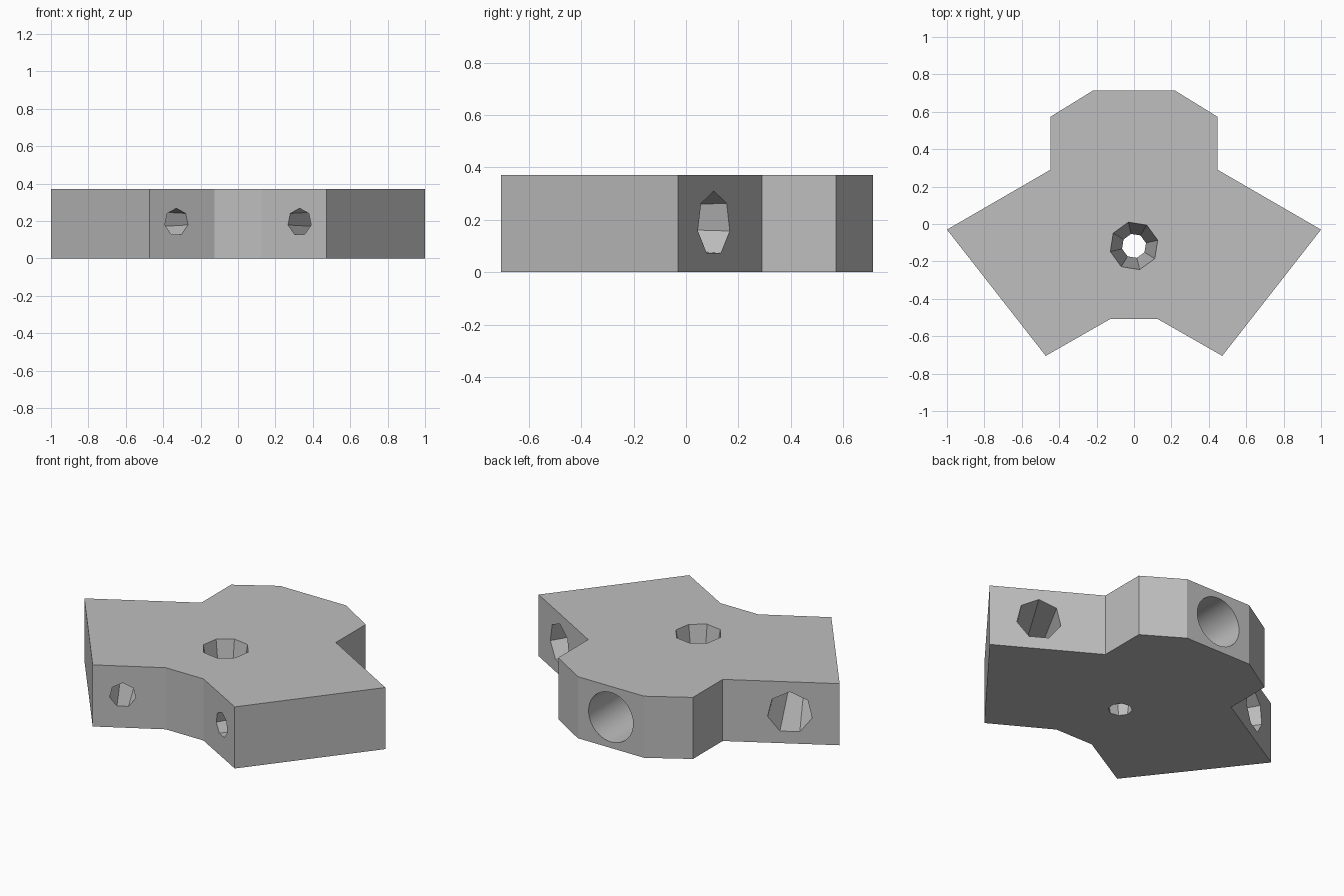
import bpy
import bmesh
from math import radians
from mathutils import Matrix, Vector

cube = bpy.data.objects.get("Cube")
if cube:
    bpy.data.objects.remove(cube, do_unlink=True)

HEIGHT = 0.37
MID = HEIGHT / 2

grey = bpy.data.materials.new("plain grey")
grey.use_nodes = True
colour = (0.52, 0.52, 0.52, 1)
grey.diffuse_color = colour
grey.node_tree.nodes["Principled BSDF"].inputs["Base Color"].default_value = colour


def make_object(name, bm):
    bmesh.ops.recalc_face_normals(bm, faces=bm.faces)
    mesh = bpy.data.meshes.new(name)
    bm.to_mesh(mesh)
    bm.free()
    mesh.materials.append(grey)
    obj = bpy.data.objects.new(name, mesh)
    bpy.context.collection.objects.link(obj)
    return obj


def drill(body, start, end, r_start, r_end, sides, spin=0):
    """Cut a straight or tapered hole from start to end."""
    start, end = Vector(start), Vector(end)
    axis = end - start
    length = axis.length
    bm = bmesh.new()
    bmesh.ops.create_cone(bm, cap_ends=True, segments=sides,
                          radius1=r_start, radius2=r_end, depth=length)
    turn = axis.to_track_quat('Z', 'Y').to_matrix().to_4x4()
    bm.transform(Matrix.Translation((start + end) / 2) @ turn
                 @ Matrix.Rotation(radians(spin), 4, 'Z'))
    cutter = make_object("hole_cutter", bm)
    cutter.hide_render = True
    mod = body.modifiers.new("hole", 'BOOLEAN')
    mod.operation = 'DIFFERENCE'
    mod.solver = 'EXACT'
    mod.object = cutter
    bpy.context.view_layer.objects.active = body
    bpy.ops.object.modifier_apply(modifier=mod.name)
    bpy.data.objects.remove(cutter, do_unlink=True)


# Plate: mirrored half outline, extruded upward
half = [(0.22, 0.713), (0.447, 0.573), (0.447, 0.29),
        (1.0, -0.03), (0.472, -0.705), (0.125, -0.507)]
outline = half + [(-x, y) for x, y in reversed(half)]
bm = bmesh.new()
base = bm.faces.new([bm.verts.new((x, y, 0)) for x, y in outline])
grown = bmesh.ops.extrude_face_region(bm, geom=[base])
top = [v for v in grown["geom"] if isinstance(v, bmesh.types.BMVert)]
bmesh.ops.translate(bm, verts=top, vec=(0, 0, HEIGHT))
plate = make_object("bracket_plate", bm)

for side in (1, -1):
    # Round upright holes
    drill(plate, (side * 0.277, 0.457, -0.02), (side * 0.277, 0.457, HEIGHT + 0.02),
          0.123, 0.123, 64)
    # Tapered faceted holes through the wings
    back = Vector((side * 0.765, 0.107, MID))
    front = Vector((side * 0.33, -0.622, MID + 0.01))
    over = (back - front).normalized() * 0.02
    drill(plate, back + over, front - over, 0.126, 0.072, 7)

# Tapered faceted hole in the middle
drill(plate, (0, -0.117, -0.01), (0, -0.117, HEIGHT + 0.01), 0.064, 0.132, 8, 13.5)

# Round blind socket in the back face
drill(plate, (0, 0.75, MID), (0, 0.21, MID), 0.148, 0.148, 64)

# Smooth the round holes, keep the facets sharp
bpy.ops.object.select_all(action='DESELECT')
plate.select_set(True)
bpy.context.view_layer.objects.active = plate
bpy.ops.object.shade_smooth_by_angle(angle=radians(25))
